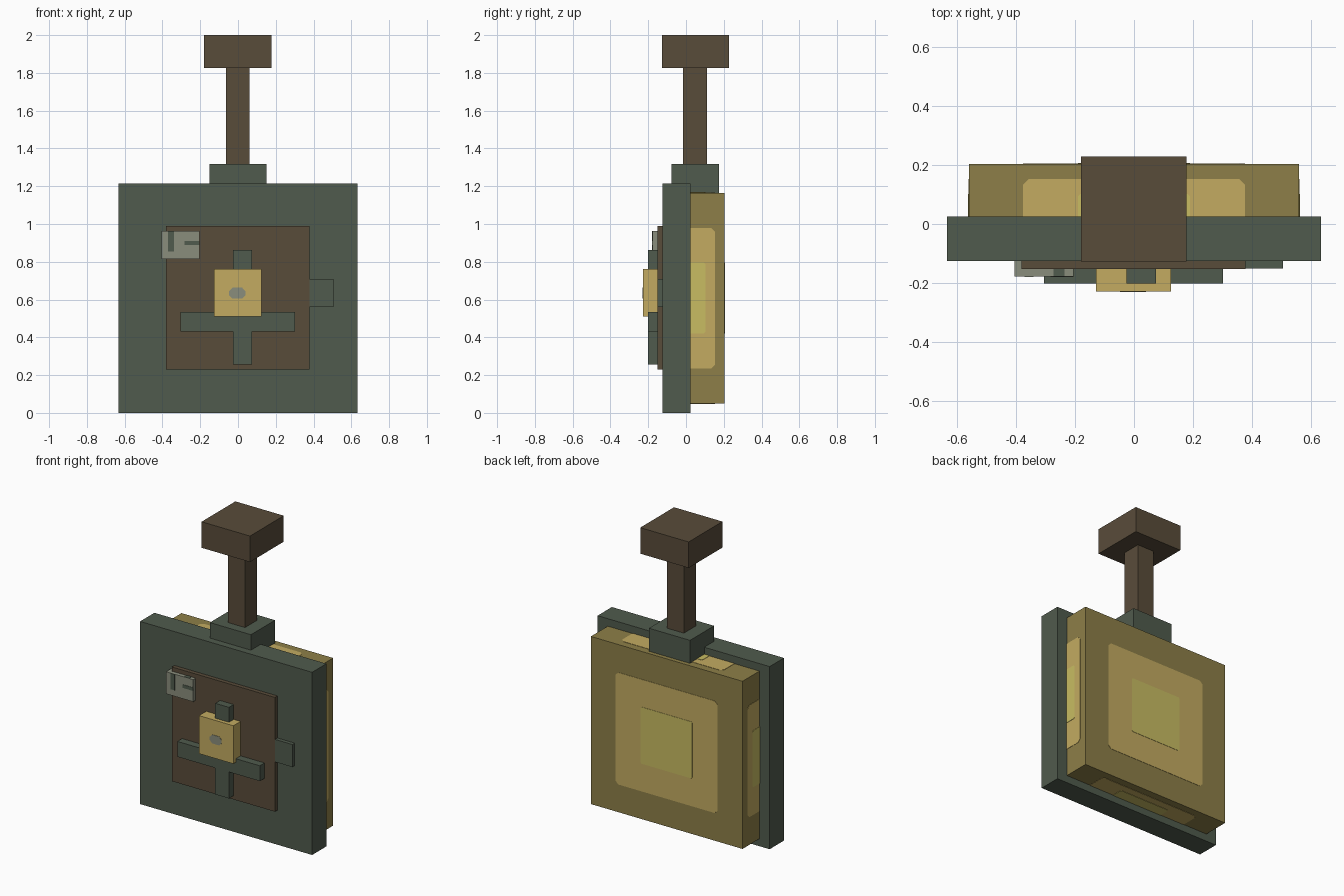
import bpy, bmesh
from mathutils import Vector

if "Cube" in bpy.data.objects:
    bpy.data.objects.remove(bpy.data.objects["Cube"])


def material(name, hex_colour):
    m = bpy.data.materials.new(name)
    rgb = [int(hex_colour[i:i + 2], 16) / 255 for i in (0, 2, 4)]
    lin = [c / 12.92 if c <= 0.04045 else ((c + 0.055) / 1.055) ** 2.4 for c in rgb]
    m.diffuse_color = (*lin, 1)
    m.use_nodes = True
    m.node_tree.nodes["Principled BSDF"].inputs["Base Color"].default_value = m.diffuse_color
    return m


GREEN = material("dark green", "505B4D")
BROWN = material("brown", "594C3A")
GOLD = material("gold", "C3AB61")
OLIVE = material("olive gold", "8D7F48")
YELLOW = material("pale yellow", "C8BC62")
GREY = material("stone grey", "8A8D7C")


def finish(bm, name, mat):
    bmesh.ops.recalc_face_normals(bm, faces=bm.faces)
    mesh = bpy.data.meshes.new(name)
    bm.to_mesh(mesh)
    bm.free()
    mesh.materials.append(mat)
    ob = bpy.data.objects.new(name, mesh)
    bpy.context.collection.objects.link(ob)


def box(name, mat, x, y, z):
    """Box from (min, max) ranges on each axis."""
    bm = bmesh.new()
    bmesh.ops.create_cube(bm, size=1)
    for v in bm.verts:
        v.co = [(r[0] + r[1]) / 2 + c * (r[1] - r[0]) for r, c in zip((x, y, z), v.co)]
    finish(bm, name, mat)


def plate(name, mat, axis, level, depth, u, v, cut):
    """Thin plate with clipped corners, facing along axis, extruded by depth."""
    (u0, u1), (v0, v1) = u, v
    outline = [(u0 + cut, v0), (u1 - cut, v0), (u1, v0 + cut), (u1, v1 - cut),
               (u1 - cut, v1), (u0 + cut, v1), (u0, v1 - cut), (u0, v0 + cut)]
    bm = bmesh.new()
    verts = []
    for p in outline:
        co = list(p)
        co.insert(axis, level)
        verts.append(bm.verts.new(co))
    face = bm.faces.new(verts)
    out = bmesh.ops.extrude_face_region(bm, geom=[face])
    shift = Vector((0, 0, 0))
    shift[axis] = depth
    bmesh.ops.translate(bm, vec=shift,
                        verts=[g for g in out["geom"] if isinstance(g, bmesh.types.BMVert)])
    finish(bm, name, mat)


# Main body and glowing back block
box("front_slab", GREEN, (-0.633, 0.633), (-0.125, 0.025), (0, 1.215))
box("back_block", OLIVE, (-0.558, 0.558), (0.02, 0.203), (0.05, 1.165))

# Nested lighter patches on the back, sides, top and bottom of the back block
for label, mat, half, y_end, z_range, lift, cut in (
        ("outer", GOLD, 0.375, 0.153, (0.235, 0.98), 0.002, 0.02),
        ("inner", YELLOW, 0.19, 0.102, (0.42, 0.797), 0.004, 0.008)):
    span, depth_range = (-half, half), (-0.02, y_end)
    plate(label + "_back_patch", mat, 1, 0.203, lift, span, z_range, cut)
    for side, s in (("right", 1), ("left", -1)):
        plate(f"{label}_{side}_patch", mat, 0, s * 0.558, s * lift, depth_range, z_range, cut)
    plate(label + "_top_patch", mat, 2, 1.165, lift, span, depth_range, cut)
    plate(label + "_bottom_patch", mat, 2, 0.05, -lift, span, depth_range, cut)

# Handle
box("handle_collar", GREEN, (-0.152, 0.15), (-0.078, 0.175), (1.16, 1.318))
box("handle_stem", BROWN, (-0.063, 0.062), (-0.015, 0.112), (1.318, 1.827))
box("handle_cap", BROWN, (-0.179, 0.177), (-0.127, 0.228), (1.827, 2.0))

# Front panel with raised bars
box("front_panel", BROWN, (-0.38, 0.378), (-0.152, -0.125), (0.23, 0.99))
box("cross_bar", GREEN, (-0.305, 0.302), (-0.202, -0.15), (0.432, 0.534))
box("lower_bar", GREEN, (-0.026, 0.075), (-0.202, -0.15), (0.256, 0.432))
box("upper_bar", GREEN, (-0.026, 0.075), (-0.202, -0.15), (0.74, 0.862))
box("side_tab", GREEN, (0.37, 0.505), (-0.15, -0.125), (0.56, 0.71))

# Gold centre block with its grey spot
box("centre_block", GOLD, (-0.128, 0.125), (-0.228, -0.15), (0.51, 0.763))
plate("centre_spot", GREY, 1, -0.228, -0.002, (-0.047, 0.04), (0.605, 0.663), 0.018)

# Grey badge with dark strips
box("badge", GREY, (-0.405, -0.205), (-0.178, -0.125), (0.815, 0.962))
box("badge_upright_strip", GREEN, (-0.37, -0.34), (-0.18, -0.176), (0.855, 0.962))
box("badge_level_strip", GREEN, (-0.282, -0.205), (-0.18, -0.176), (0.888, 0.91))
box("badge_top_strip", GREEN, (-0.272, -0.235), (-0.178, -0.15), (0.96, 0.964))
